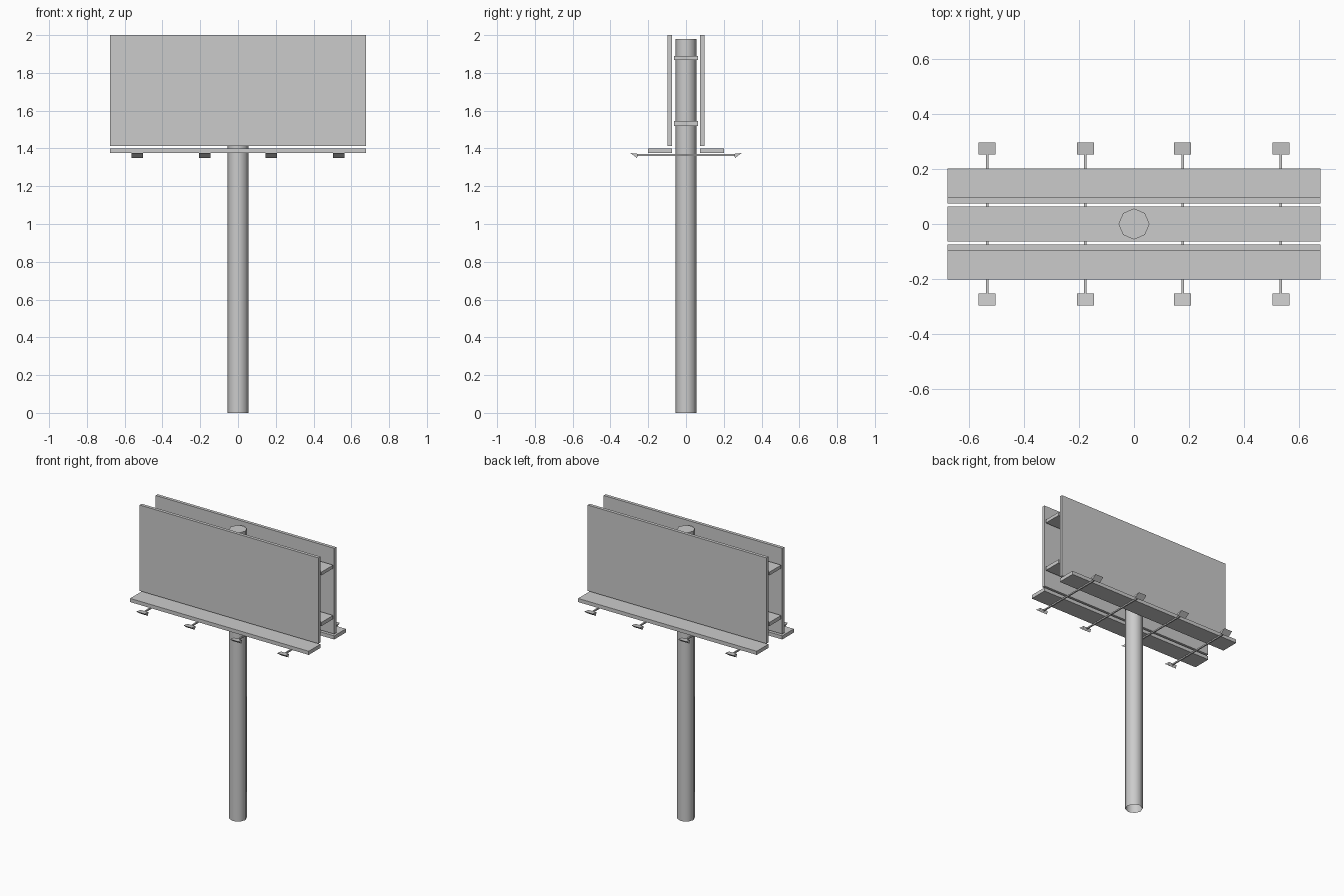
import bpy, bmesh, math

cube = bpy.data.objects.get("Cube")
if cube:
    bpy.data.objects.remove(cube, do_unlink=True)

grey = bpy.data.materials.new("plain grey")
grey.use_nodes = True
COLOUR = (0.6, 0.6, 0.6, 1)
grey.diffuse_color = COLOUR
grey.node_tree.nodes["Principled BSDF"].inputs["Base Color"].default_value = COLOUR


def finish(name, bm):
    bmesh.ops.recalc_face_normals(bm, faces=bm.faces)
    mesh = bpy.data.meshes.new(name)
    bm.to_mesh(mesh)
    bm.free()
    mesh.materials.append(grey)
    obj = bpy.data.objects.new(name, mesh)
    bpy.context.collection.objects.link(obj)
    return obj


def extrude_x(name, profile, x0, x1):
    """Sweep a closed (y, z) profile along x."""
    bm = bmesh.new()
    face = bm.faces.new([bm.verts.new((x0, y, z)) for y, z in profile])
    swept = bmesh.ops.extrude_face_region(bm, geom=[face])["geom"]
    verts = [v for v in swept if isinstance(v, bmesh.types.BMVert)]
    bmesh.ops.translate(bm, verts=verts, vec=(x1 - x0, 0, 0))
    return finish(name, bm)


def box(name, half_x, y0, y1, z0, z1, x=0):
    return extrude_x(name, [(y0, z0), (y1, z0), (y1, z1), (y0, z1)], x - half_x, x + half_x)


HALF = 0.677

# Octagonal pole, open at the foot
bm = bmesh.new()
bmesh.ops.create_cone(bm, cap_ends=True, segments=8, radius1=0.056, radius2=0.056, depth=1.98)
bmesh.ops.translate(bm, verts=bm.verts, vec=(0, 0, 0.99))
foot = [f for f in bm.faces if f.calc_center_median().z < 0.01]
bmesh.ops.delete(bm, geom=foot, context='FACES_ONLY')
pole = finish("pole", bm)
bpy.ops.object.select_all(action='DESELECT')
pole.select_set(True)
bpy.context.view_layer.objects.active = pole
bpy.ops.object.shade_smooth_by_angle(angle=math.radians(60))

# Cross beams between the two panels
box("lower_beam", HALF, -0.063, 0.063, 1.52, 1.545)
box("upper_beam", HALF, -0.063, 0.063, 1.867, 1.89)

# Sign panels and walkways on both sides
for side, s in (("front", -1), ("back", 1)):
    box(side + "_panel", HALF, s * 0.075, s * 0.097, 1.412, 2.0)
    box(side + "_walkway", HALF, s * 0.075, s * 0.201, 1.375, 1.4)

# Lamp rods with a wedge lamp at each end
for i, x in enumerate((-0.533, -0.176, 0.176, 0.533), 1):
    box(f"lamp_rod_{i}", 0.0045, -0.26, 0.26, 1.361, 1.37, x)
    for side, s in (("front", -1), ("back", 1)):
        wedge = [(s * 0.295, 1.376), (s * 0.252, 1.371), (s * 0.26, 1.35)]
        extrude_x(f"{side}_lamp_{i}", wedge, x - 0.031, x + 0.031)
